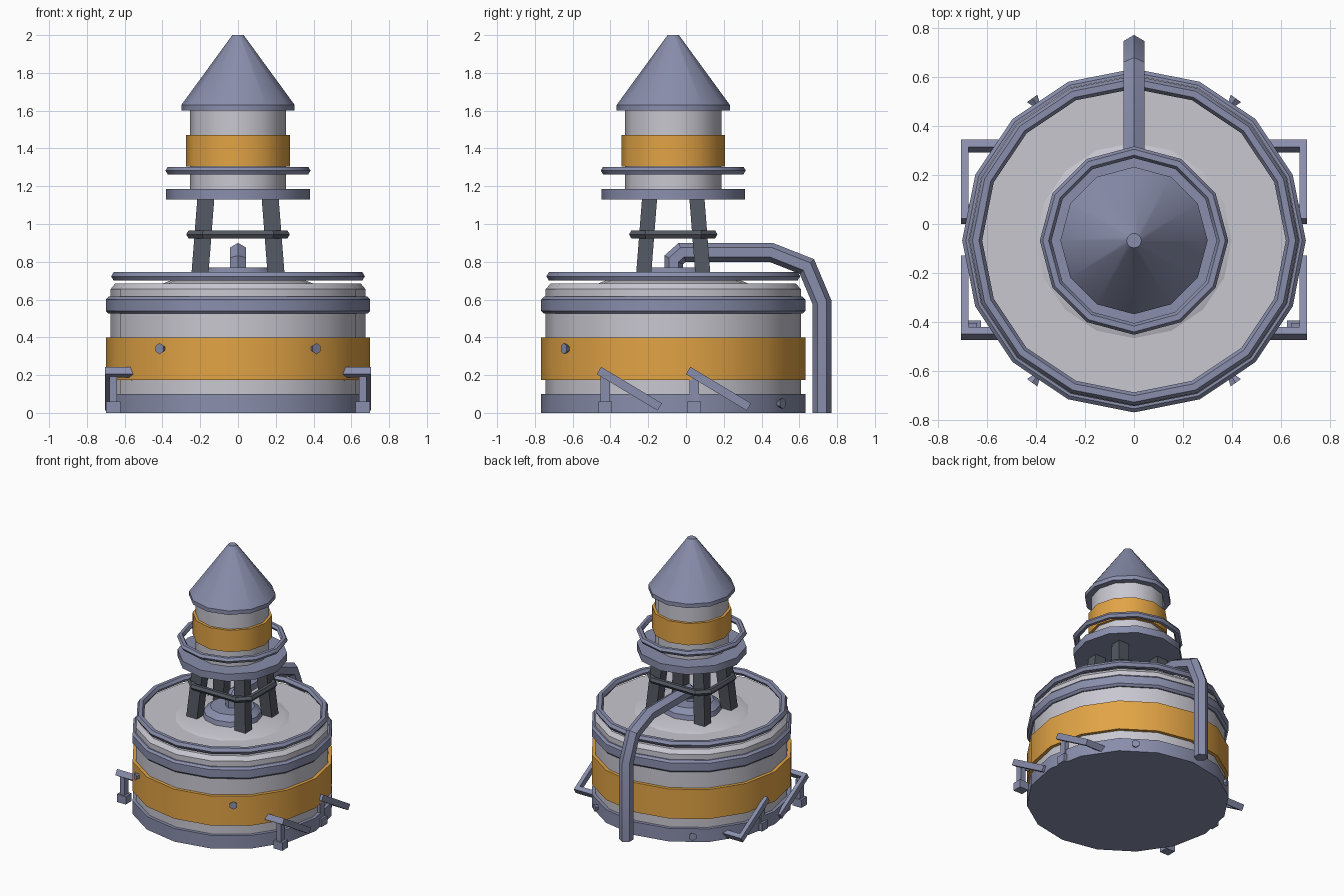
import bpy, bmesh, math
from mathutils import Vector, Matrix

old = bpy.data.objects.get("Cube")
if old:
    bpy.data.objects.remove(old)

CY = -0.0675  # y of the main axis


def material(name, rgb):
    m = bpy.data.materials.new(name)
    m.use_nodes = True
    m.diffuse_color = (*rgb, 1)
    m.node_tree.nodes["Principled BSDF"].inputs["Base Color"].default_value = (*rgb, 1)
    return m


PALE = material("pale_metal", (0.58, 0.57, 0.63))
STEEL = material("blue_steel", (0.25, 0.27, 0.41))
AMBER = material("amber_paint", (0.76, 0.37, 0.06))
DARK = material("dark_steel", (0.085, 0.095, 0.12))


def finish(name, bm, mat, smooth=True):
    bmesh.ops.recalc_face_normals(bm, faces=bm.faces)
    mesh = bpy.data.meshes.new(name)
    bm.to_mesh(mesh)
    bm.free()
    mesh.materials.append(mat)
    ob = bpy.data.objects.new(name, mesh)
    bpy.context.collection.objects.link(ob)
    if smooth:
        bpy.ops.object.select_all(action='DESELECT')
        ob.select_set(True)
        bpy.context.view_layer.objects.active = ob
        bpy.ops.object.shade_smooth_by_angle(angle=math.radians(35))
    return ob


def skin(bm, rings, closed=False):
    """Bridge successive vertex rings, capping or joining the ends."""
    n = len(rings[0])
    pairs = list(zip(rings, rings[1:]))
    if closed:
        pairs.append((rings[-1], rings[0]))
    else:
        bm.faces.new(rings[0])
        bm.faces.new(rings[-1])
    for a, b in pairs:
        for i in range(n):
            j = (i + 1) % n
            bm.faces.new((a[i], a[j], b[j], b[i]))


def circle(r, z, sides):
    step = math.tau / sides
    return [Vector((r * math.sin(i * step), CY + r * math.cos(i * step), z)) for i in range(sides)]


def lathe(name, profile, sides, mat):
    bm = bmesh.new()
    skin(bm, [[bm.verts.new(p) for p in circle(r, z, sides)] for r, z in profile])
    return finish(name, bm, mat)


def tube(name, points, normal, radius, mat, closed=False):
    """Six-sided mitred tube along a path lying in a plane."""
    bm = bmesh.new()
    normal, rings, n = Vector(normal), [], len(points)
    for i, p in enumerate(points):
        before = points[i - 1] if closed or i else None
        after = points[(i + 1) % n] if closed or i < n - 1 else None
        d1 = (p - before).normalized() if before else (after - p).normalized()
        d2 = (after - p).normalized() if after else d1
        t = (d1 + d2).normalized()
        side = t.cross(normal) / max(t.dot(d1), 0.4)
        rings.append([bm.verts.new(p + radius * (math.cos(k * math.pi / 3) * side
                                                 + math.sin(k * math.pi / 3) * normal))
                      for k in range(6)])
    skin(bm, rings, closed)
    return finish(name, bm, mat)


def add_box(bm, centre, size, frame=Matrix()):
    bmesh.ops.create_cube(bm, size=1, matrix=frame @ Matrix.Translation(centre)
                          @ Matrix.Diagonal((*size, 1)))


# Main drum and its bands
lathe("drum", [(0.675, 0.05), (0.675, 0.655), (0.65, 0.685)], 16, PALE)
lathe("base_band", [(0.70, 0), (0.70, 0.10)], 16, STEEL)
lathe("drum_amber_band", [(0.70, 0.175), (0.70, 0.40)], 16, AMBER)
lathe("drum_collar", [(0.685, 0.525), (0.70, 0.54), (0.70, 0.60), (0.685, 0.615)], 16, STEEL)
lathe("roof_disc", [(0.41, 0.68), (0.36, 0.70)], 16, PALE)
lathe("pipe_socket", [(0.21, 0.69), (0.20, 0.735), (0.155, 0.77)], 12, STEEL)
tube("roof_rail", circle(0.645, 0.723, 16), (0, 0, 1), 0.026, STEEL, True)

# Tower on splayed legs
lathe("platform", [(0.38, 1.13), (0.38, 1.185)], 12, STEEL)
lathe("tower", [(0.255, 1.18), (0.255, 1.61)], 12, PALE)
lathe("tower_amber_band", [(0.275, 1.305), (0.275, 1.47)], 12, AMBER)
lathe("spire", [(0.30, 1.60), (0.30, 1.63), (0.03, 2.0)], 12, STEEL)
tube("tower_rail", circle(0.36, 1.283, 12), (0, 0, 1), 0.023, STEEL, True)

for sx, xname in ((1, "left"), (-1, "right")):
    for sy, yname in ((1, "back"), (-1, "front")):
        bm = bmesh.new()
        add_box(bm, (0, 0, 0), (0.09, 0.08, 1))
        for v in bm.verts:
            top = v.co.z > 0
            v.co.x += sx * (0.17 if top else 0.205)
            v.co.y += CY + sy * (0.125 if top else 0.16)
            v.co.z = 1.14 if top else 0.69
        finish(f"{yname}_{xname}_leg", bm, DARK, False)

# Chamfered rectangular brace around the legs
hx, hy, cut = 0.25, 0.21, 0.07
corners = []
for sx, sy in ((1, 1), (-1, 1), (-1, -1), (1, -1)):
    pair = [(sx * hx, sy * (hy - cut)), (sx * (hx - cut), sy * hy)]
    corners += pair if sx * sy > 0 else pair[::-1]
tube("leg_brace", [Vector((x, y + CY, 0.945)) for x, y in corners], (0, 0, 1), 0.024, DARK, True)

# Bent pipe from the roof centre down the back
path = [(-0.065, 0.72), (-0.065, 0.81), (-0.02, 0.85), (0.45, 0.85),
        (0.64, 0.775), (0.72, 0.585), (0.72, 0)]
tube("bent_pipe", [Vector((0, y, z)) for y, z in path], (1, 0, 0), 0.05, STEEL)

# Sloping open frames with a post and foot on each flank
for sx, xname in ((1, "left"), (-1, "right")):
    for y, yname in ((-0.30, "front"), (0.172, "back")):
        bm = bmesh.new()
        tilt = Matrix.Translation((sx * 0.62, y, 0.128)) @ Matrix.Rotation(math.radians(-31), 4, 'X')
        for s in (-1, 1):
            add_box(bm, (s * 0.07, 0, 0), (0.03, 0.375, 0.045), tilt)
            add_box(bm, (0, s * 0.17, 0), (0.17, 0.035, 0.045), tilt)
        finish(f"{yname}_{xname}_frame", bm, STEEL, False)
        bm = bmesh.new()
        add_box(bm, (sx * 0.66, y - 0.128, 0.12), (0.04, 0.05, 0.16))
        add_box(bm, (sx * 0.66, y - 0.128, 0.03), (0.075, 0.07, 0.06))
        finish(f"{yname}_{xname}_post", bm, STEEL, False)

# Small flared nozzles on the drum
for sx, xname in ((1, "left"), (-1, "right")):
    for sy, z, yname in ((-1, 0.34, "front"), (1, 0.05, "back")):
        bm = bmesh.new()
        out = Vector((sx * 0.58, sy * 0.81, 0))
        spot = out * 0.685 + Vector((0, CY, z))
        turn = out.to_track_quat('Z', 'Y').to_matrix().to_4x4()
        bmesh.ops.create_cone(bm, cap_ends=True, segments=6, radius1=0.005, radius2=0.03,
                              depth=0.06, matrix=Matrix.Translation(spot) @ turn)
        finish(f"{yname}_{xname}_nozzle", bm, STEEL, False)
